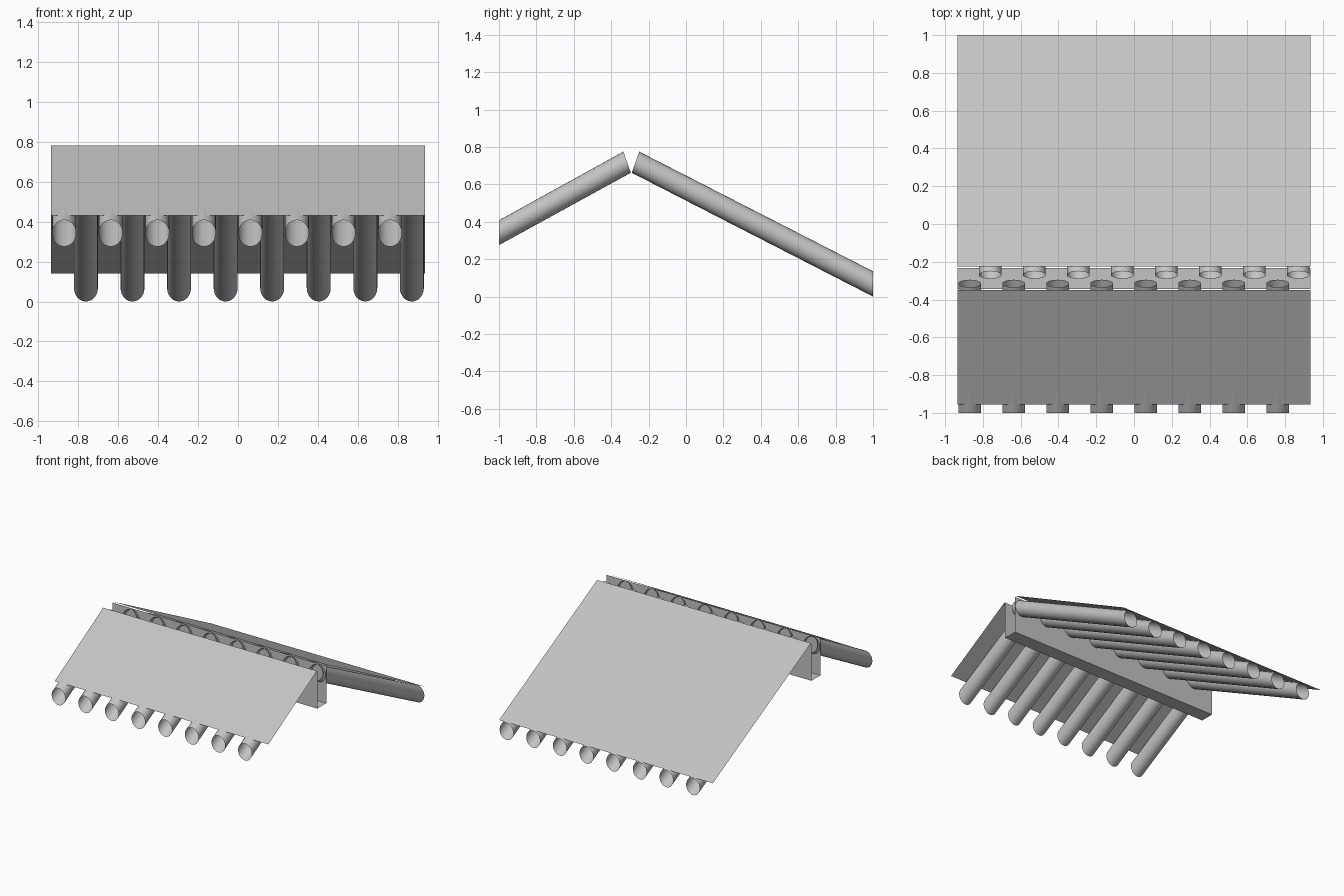
import bpy, bmesh, math

cube = bpy.data.objects.get("Cube")
if cube:
    bpy.data.objects.remove(cube, do_unlink=True)

GREY = (0.55, 0.55, 0.55, 1)
grey = bpy.data.materials.new("plain grey")
grey.use_nodes = True
grey.diffuse_color = GREY
grey.node_tree.nodes["Principled BSDF"].inputs["Base Color"].default_value = GREY

HALF = 0.935      # half the roof width
RADIUS = 0.06     # log radius
COUNT = 8
STEP = 0.233
SIDES = 24


def finish(name, bm, smooth=False):
    mesh = bpy.data.meshes.new(name)
    bm.normal_update()
    bm.to_mesh(mesh)
    bm.free()
    mesh.materials.append(grey)
    for p in mesh.polygons:
        p.use_smooth = smooth
    obj = bpy.data.objects.new(name, mesh)
    bpy.context.collection.objects.link(obj)
    return obj


def sheet(name, profile):
    """Extrude an open (y, z) profile across the roof width."""
    bm = bmesh.new()
    rows = [[bm.verts.new((x, y, z)) for x in (-HALF, HALF)] for y, z in profile]
    for a, b in zip(rows, rows[1:]):
        bm.faces.new((a[0], a[1], b[1], b[0]))
    return finish(name, bm)


def log(name, x, low, high):
    """Open tube between two end cuts, each given as (top, bottom) in (y, z)."""
    bm = bmesh.new()
    rings = []
    for top, bottom in (low, high):
        ring = []
        for i in range(SIDES):
            a = 2 * math.pi * i / SIDES
            t = (1 - math.cos(a)) / 2
            y = top[0] + (bottom[0] - top[0]) * t
            z = top[1] + (bottom[1] - top[1]) * t
            ring.append(bm.verts.new((x + RADIUS * math.sin(a), y, z)))
        rings.append(ring)
    for i in range(SIDES):
        j = (i + 1) % SIDES
        bm.faces.new((rings[0][i], rings[0][j], rings[1][j], rings[1][i]))
    bmesh.ops.recalc_face_normals(bm, faces=bm.faces)
    return finish(name, bm, smooth=True)


# Roof slopes
sheet("front_roof_slope", [(-0.955, 0.43), (-0.35, 0.78)])
sheet("back_roof_slope", [(-0.225, 0.78), (1.0, 0.14)])

# Open channel under the ridge
sheet("ridge_channel", [(-0.343, 0.775), (-0.343, 0.48), (-0.232, 0.48), (-0.232, 0.775)])

# Staggered rafters on both sides
for n in range(COUNT):
    log(f"front_rafter_{n + 1}", -0.87 + n * STEP,
        ((-1, 0.408), (-1, 0.275)), ((-0.335, 0.775), (-0.295, 0.662)))
    log(f"back_rafter_{n + 1}", 0.87 - n * STEP,
        ((1, 0.135), (1, 0)), ((-0.25, 0.775), (-0.29, 0.662)))
